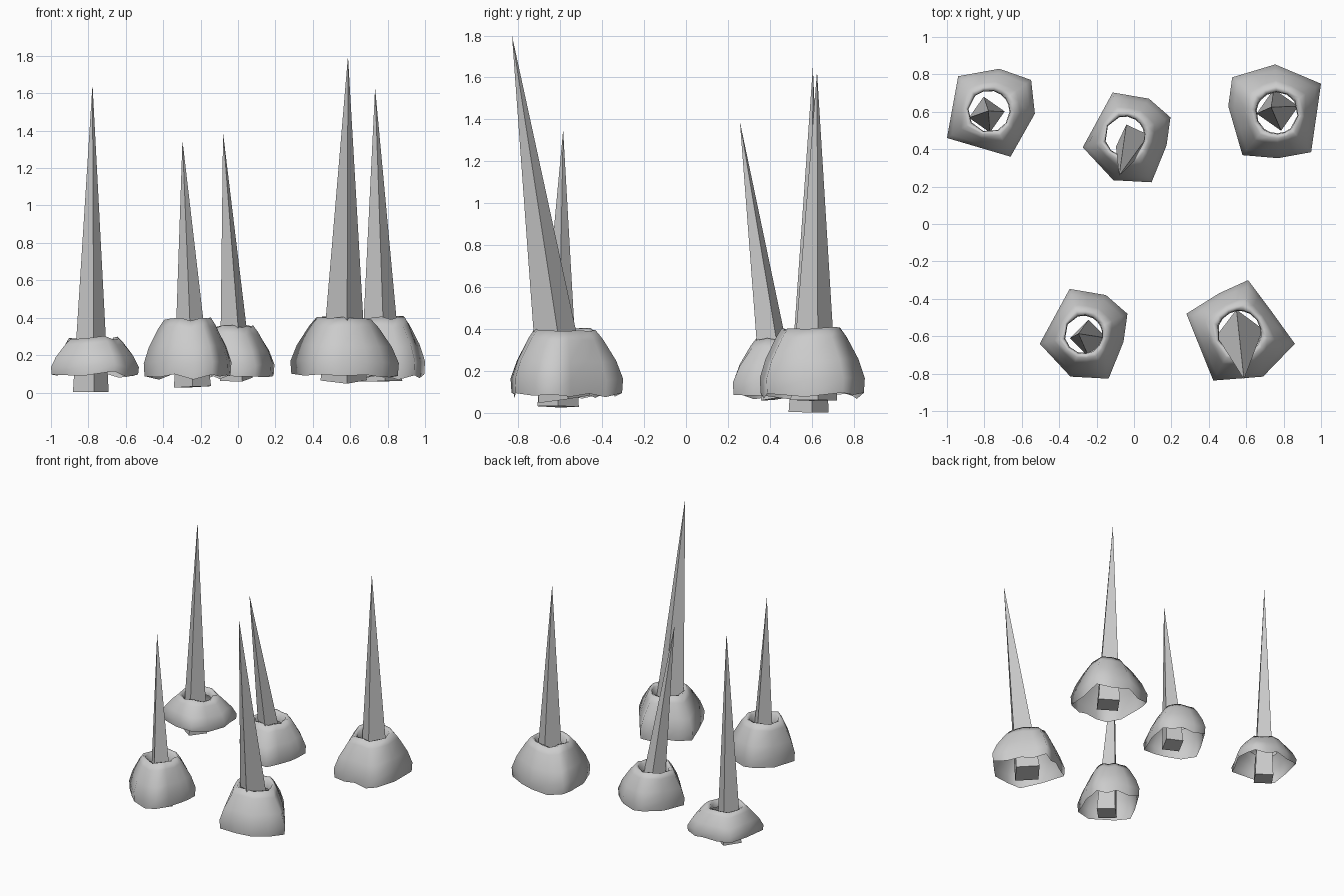
import bpy, bmesh, math, random
from mathutils import Vector, Matrix

if "Cube" in bpy.data.objects:
    bpy.data.objects.remove(bpy.data.objects["Cube"])

random.seed(3)


def finish(bm, name, smooth):
    mesh = bpy.data.meshes.new(name)
    bm.to_mesh(mesh)
    bm.free()
    for p in mesh.polygons:
        p.use_smooth = smooth
    ob = bpy.data.objects.new(name, mesh)
    bpy.context.collection.objects.link(ob)


# Four-sided spike leaning from its base to its tip
def spike(name, base, tip, r, turn):
    base, tip = Vector(base), Vector(tip)
    axis = tip - base
    rot = Vector((0, 0, 1)).rotation_difference(axis).to_matrix()
    bm = bmesh.new()
    ring = []
    for k in range(4):
        a = math.radians(turn + 90 * k)
        ring.append(bm.verts.new(base + rot @ Vector((r * math.cos(a), r * math.sin(a), 0))))
    top = bm.verts.new(tip)
    bm.faces.new(ring[::-1])
    for k in range(4):
        bm.faces.new((ring[k], ring[(k + 1) % 4], top))
    finish(bm, name, False)


# Collar profile: blend (0 = round hole, 1 = outer outline) and height share
PROFILE = [(0.97, 0.0), (1.0, 0.25), (0.80, 0.52), (0.42, 0.84),
           (0.20, 0.98), (0.03, 0.95), (0.0, 0.72)]


# Open earthy mound: irregular outer outline closing up to a rounded hole
def collar(name, outline, hole, r, z0, z1):
    c = Vector(hole)
    pts = []
    for i, p in enumerate(outline):
        p, q = Vector(p), Vector(outline[(i + 1) % len(outline)])
        pts += [p, (p + q) / 2]
    wave = [random.uniform(-0.012, 0.012) for _ in pts]
    bm = bmesh.new()
    rings = []
    for t, h in PROFILE:
        ring = []
        for i, p in enumerate(pts):
            inner = c + (p - c).normalized() * r
            xy = inner.lerp(p, t)
            corner = 0.012 if i % 2 == 0 and h == 0 else 0
            ring.append(bm.verts.new((xy.x, xy.y, z0 + h * (z1 - z0) + wave[i] + corner)))
        rings.append(ring)
    n = len(pts)
    for lo, hi in zip(rings, rings[1:]):
        for i in range(n):
            j = (i + 1) % n
            bm.faces.new((lo[j], lo[i], hi[i], hi[j]))
    finish(bm, name, True)


# Outer outlines seen from above
left_back = [(-1.0, .46), (-.94, .79), (-.72, .83), (-.55, .77), (-.53, .59), (-.66, .36)]
left_front = [(-.344, -.347), (-.15, -.38), (-.035, -.48), (-.056, -.63),
              (-.136, -.827), (-.34, -.816), (-.504, -.64)]
middle_back = [(x + .23, y + 1.05) for x, y in left_front]
right_front = [(.456, -.37), (.61, -.30), (.73, -.46), (.86, -.64),
               (.69, -.816), (.424, -.837), (.28, -.48)]
right_back = [(.525, .784), (.755, .853), (1.0, .75), (.947, .384),
              (.77, .352), (.58, .368), (.504, .63)]

collar("left_back_collar", left_back, (-.776, .603), .11, .09, .295)
collar("left_front_collar", left_front, (-.27, -.59), .10, .08, .40)
collar("middle_back_collar", middle_back, (-.05, .47), .105, .075, .355)
collar("right_front_collar", right_front, (.563, -.58), .115, .08, .40)
collar("right_back_collar", right_back, (.765, .595), .11, .075, .405)

spike("left_back_spike", (-.787, .585, .003), (-.778, .605, 1.65), .097, 10)
spike("left_front_spike", (-.243, -.61, .03), (-.297, -.586, 1.35), .099, 0)
spike("middle_back_spike", (-.009, .445, .07), (-.08, .257, 1.39), .093, 20)
spike("right_front_spike", (.565, -.58, .065), (.588, -.83, 1.80), .125, 8)
spike("right_back_spike", (.767, .61, .06), (.733, .625, 1.63), .113, 10)
